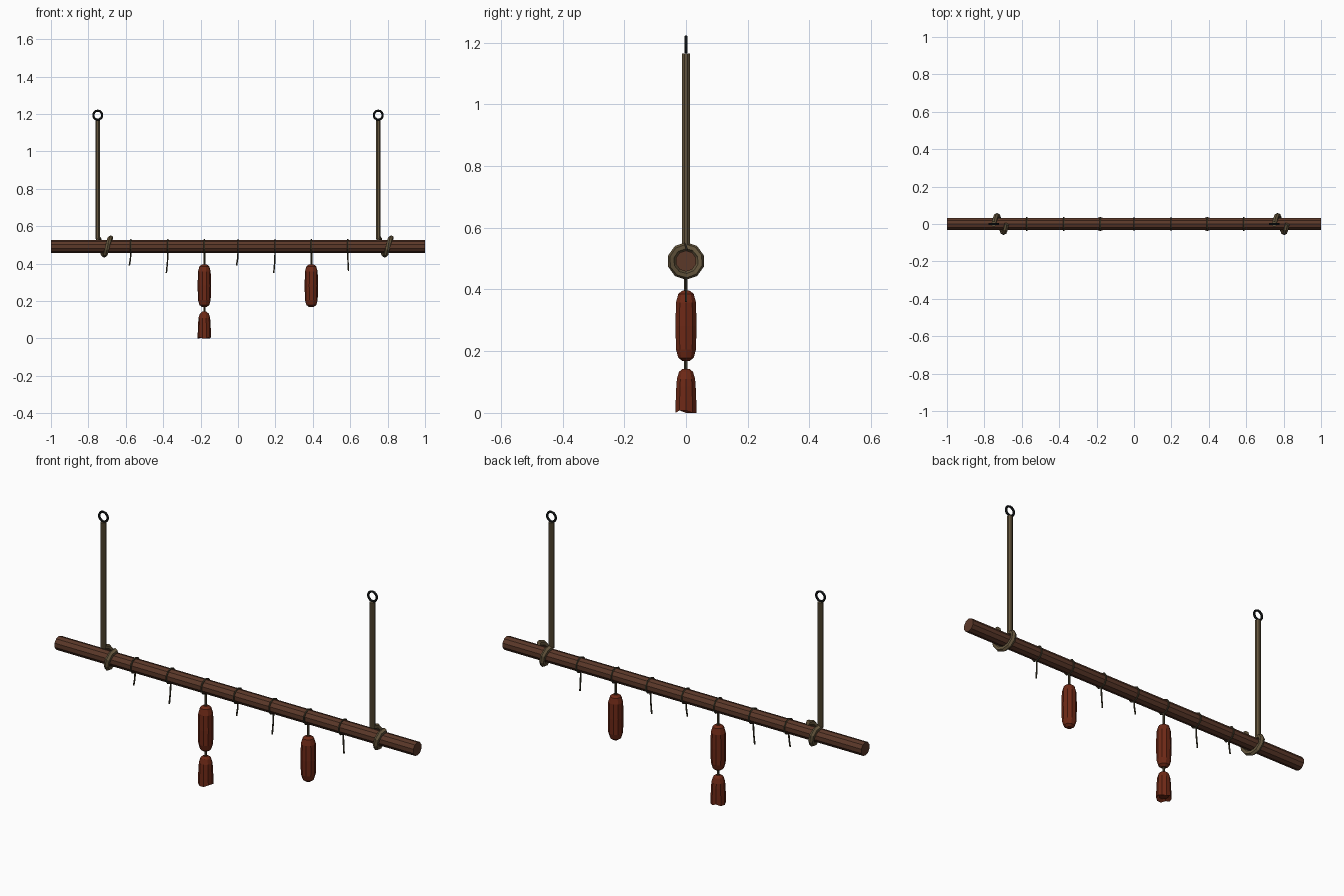
import bpy, bmesh, math
from mathutils import Vector

cube = bpy.data.objects.get("Cube")
if cube:
    bpy.data.objects.remove(cube)


def material(name, color):
    m = bpy.data.materials.new(name)
    m.use_nodes = True
    rgba = (*color, 1)
    m.diffuse_color = rgba
    m.node_tree.nodes["Principled BSDF"].inputs["Base Color"].default_value = rgba
    return m


WOOD = material("dark wood", (0.105, 0.04, 0.022))
ROPE = material("rope tan", (0.125, 0.09, 0.045))
STRING = material("string grey brown", (0.06, 0.05, 0.028))
IRON = material("black iron", (0.008, 0.01, 0.011))
MEAT = material("sausage red", (0.155, 0.022, 0.008))

POLE_Z, POLE_R = 0.492, 0.034


def finish(name, bm, mat):
    bmesh.ops.recalc_face_normals(bm, faces=bm.faces[:])
    mesh = bpy.data.meshes.new(name)
    bm.to_mesh(mesh)
    bm.free()
    mesh.materials.append(mat)
    obj = bpy.data.objects.new(name, mesh)
    bpy.context.collection.objects.link(obj)
    return obj


def skin(bm, rings, closed=False):
    """Bridge successive vertex rings, capping the open ends."""
    n = len(rings[0])
    for a, b in zip(rings, rings[1:] + (rings[:1] if closed else [])):
        for i in range(n):
            j = (i + 1) % n
            bm.faces.new((a[i], a[j], b[j], b[i]))
    if not closed:
        bm.faces.new(rings[0])
        bm.faces.new(rings[-1])


def tube(name, path, radius, sides, mat, closed=False, ref=(0, 1, 0)):
    """Sweep a round section along a path."""
    bm = bmesh.new()
    pts = [Vector(p) for p in path]
    rings = []
    for i, p in enumerate(pts):
        if closed:
            t = pts[(i + 1) % len(pts)] - pts[i - 1]
        else:
            t = pts[min(i + 1, len(pts) - 1)] - pts[max(i - 1, 0)]
        t.normalize()
        u = (Vector(ref) - t * t.dot(Vector(ref))).normalized()
        v = t.cross(u)
        angles = [2 * math.pi * (k + 0.5) / sides for k in range(sides)]
        rings.append([bm.verts.new(p + radius * (math.cos(a) * u + math.sin(a) * v))
                      for a in angles])
    skin(bm, rings, closed)
    return finish(name, bm, mat)


def circle(center, radius, steps, axis):
    """Points of a circle around the x or y axis."""
    out = []
    for k in range(steps):
        a = 2 * math.pi * k / steps
        c, s = radius * math.cos(a), radius * math.sin(a)
        out.append(Vector(center) + Vector((0, s, c) if axis == "x" else (s, 0, c)))
    return out


def sausage(name, x, profile, sides=10, torn=False):
    """Lathe a profile of (radius, z) pairs; a torn one gets a ragged lower end."""
    bm = bmesh.new()
    rings = []
    for level, (r, z) in enumerate(profile):
        ring = []
        for k in range(sides):
            a = 2 * math.pi * k / sides
            ragged = 0.008 * (k % 3 == 0) if torn and level < 2 else 0
            ring.append(bm.verts.new((x + r * math.cos(a), r * math.sin(a), z + ragged)))
        rings.append(ring)
    skin(bm, rings)
    return finish(name, bm, MEAT)


# Horizontal pole
tube("pole", [(-1, 0, POLE_Z), (1, 0, POLE_Z)], POLE_R, 10, WOOD)

# Hanging ropes, each wound once around the pole, with an iron ring on top
for side, x in (("right", -0.75), ("left", 0.75)):
    tube(side + "_hanging_rope", [(x, 0, 1.165), (x, 0, 0.535)], 0.014, 8, ROPE)
    coil = []
    for k in range(11):
        a = 2 * math.pi * k / 10
        coil.append((x + 0.07 * k / 10, 0.047 * math.sin(a), POLE_Z + 0.047 * math.cos(a)))
    tube(side + "_rope_coil", coil, 0.0135, 6, ROPE, ref=(1, 0, 0))
    tube(side + "_iron_ring", circle((x, 0, 1.194), 0.024, 14, "y"), 0.006, 6, IRON, True)

# Thin strings tied around the pole: position, lower end, sideways drift
ties = [(-0.573, 0.39, -0.008), (-0.375, 0.35, -0.008), (-0.18, 0.38, 0), (0, 0.39, -0.008),
        (0.198, 0.35, -0.007), (0.392, 0.38, 0), (0.587, 0.36, 0.004)]
for i, (x, end, drift) in enumerate(ties):
    tube(f"string_loop_{i}", circle((x, 0, POLE_Z), 0.037, 10, "x"), 0.004, 5, STRING,
         True, (1, 0, 0))
    r = 0.004 if drift else 0.006
    mid = (POLE_Z - POLE_R + end) / 2
    tube(f"string_tail_{i}", [(x, 0, 0.457), (x + drift * 0.3, 0, mid), (x + drift, 0, end)],
         r, 5, STRING)

# Sausages: two whole ones, and a torn one linked below the first
whole = [(0.012, 0.168), (0.026, 0.178), (0.034, 0.205), (0.036, 0.282),
         (0.034, 0.358), (0.026, 0.386), (0.012, 0.396)]
sausage("whole_sausage_right", -0.18, whole)
sausage("whole_sausage_left", 0.392, whole)
tube("link_string", [(-0.18, 0, 0.175), (-0.18, 0, 0.135)], 0.006, 5, STRING)
torn = [(0.022, 0.012), (0.036, 0), (0.035, 0.04), (0.033, 0.085),
        (0.031, 0.11), (0.024, 0.133), (0.011, 0.143)]
sausage("torn_sausage", -0.18, torn, torn=True)
